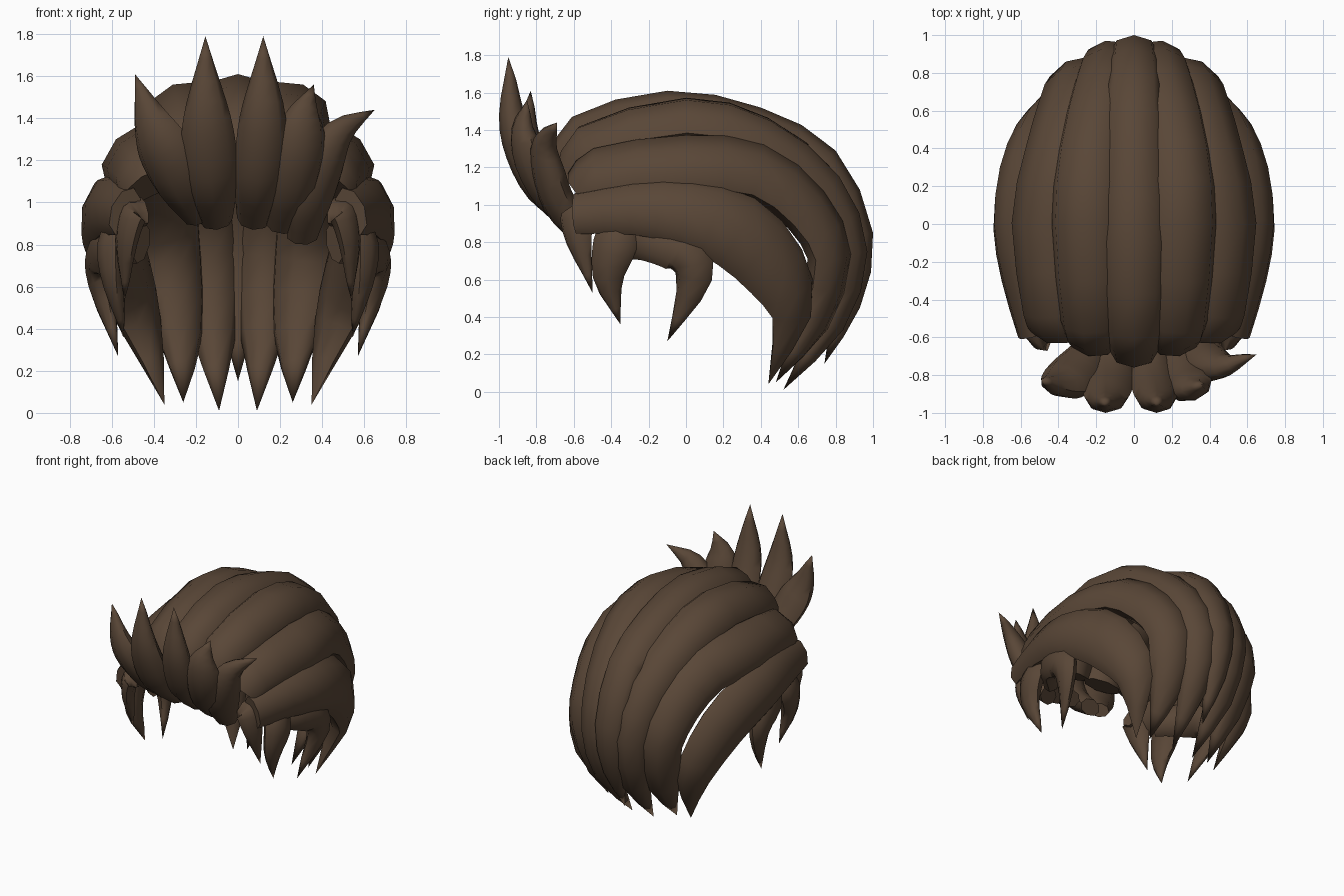
import bpy, bmesh
from math import cos, sin, pi
from mathutils import Vector

if "Cube" in bpy.data.objects:
    bpy.data.objects.remove(bpy.data.objects["Cube"])

brown = bpy.data.materials.new("brown_hair")
brown.diffuse_color = (0.10, 0.062, 0.038, 1)
brown.use_nodes = True
brown.node_tree.nodes["Principled BSDF"].inputs["Base Color"].default_value = brown.diffuse_color
SIDES = 8
HEAD = Vector((0, 0.15, 0.75))


def spline(vals, steps):
    """Catmull-Rom resampling of a list of vectors."""
    p = [2 * vals[0] - vals[1]] + vals + [2 * vals[-1] - vals[-2]]
    out = []
    for i in range(1, len(p) - 2):
        a, b, c, d = p[i - 1:i + 3]
        for k in range(steps):
            t = k / steps
            out.append(0.5 * (2 * b + (c - a) * t + (2 * a - 5 * b + 4 * c - d) * t * t
                              + (3 * b - a - 3 * c + d) * t ** 3))
    return out + [vals[-1]]


def lock(name, pts, widths, thick, hint=None, side=1, steps=3):
    """Tapered lock swept along its outer ridge; widths are half widths, the tip is a point."""
    ridge = spline([Vector((x * side, y, z)) for x, y, z in pts], steps)
    size = [v.x for v in spline([Vector((w, 0, 0)) for w in widths], steps)]
    big = max(widths)
    bm = bmesh.new()
    rings = []
    n = len(ridge)
    for i in range(n - 1):
        tan = (ridge[i + 1] - ridge[max(i - 1, 0)]).normalized()
        out = Vector((hint[0] * side, hint[1], hint[2])) if hint else ridge[i] - HEAD
        out = (out - tan * out.dot(tan)).normalized()
        across = tan.cross(out)
        w = max(size[i], 0.008)
        th = thick * min(1, (w / big) ** 0.8)
        c = ridge[i] - out * th
        rings.append([bm.verts.new(c + across * w * sin(2 * pi * k / SIDES)
                                   + out * th * cos(2 * pi * k / SIDES)) for k in range(SIDES)])
    for a, b in zip(rings, rings[1:]):
        for k in range(SIDES):
            j = (k + 1) % SIDES
            bm.faces.new((a[k], a[j], b[j], b[k]))
    tip = bm.verts.new(ridge[-1])
    for k in range(SIDES):
        bm.faces.new((rings[-1][k], rings[-1][(k + 1) % SIDES], tip))
    bm.faces.new(rings[0])
    bmesh.ops.recalc_face_normals(bm, faces=bm.faces)
    me = bpy.data.meshes.new(name)
    bm.to_mesh(me)
    bm.free()
    me.materials.append(brown)
    ob = bpy.data.objects.new(name, me)
    bpy.context.collection.objects.link(ob)
    bpy.ops.object.select_all(action='DESELECT')
    ob.select_set(True)
    bpy.context.view_layer.objects.active = ob
    bpy.ops.object.shade_smooth_by_angle(angle=pi / 3)


def pair(name, *args, **kw):
    for s, tag in ((1, "right"), (-1, "left")):
        lock(f"{name}_{tag}", *args, side=s, **kw)


# Crown locks running from the forehead over the top to the nape
lock("crown_lock_centre",
     [(0, -.76, 1.2), (0, -.61, 1.47), (0, -.1, 1.61), (0, .4, 1.52), (0, .8, 1.29),
      (0, 1.0, .85), (0, .93, .45), (0, .74, .15)],
     [.13, .15, .17, .16, .15, .13, .09, 0], .12, steps=2)
pair("crown_lock_inner",
     [(.24, -.7, 1.15), (.27, -.58, 1.41), (.31, 0, 1.56), (.28, .45, 1.45), (.2, .82, 1.15),
      (.15, .97, .75), (.13, .84, .33), (.09, .52, .01)],
     [.14, .16, .18, .17, .16, .14, .11, 0], .12, steps=2)
pair("crown_lock_outer",
     [(.46, -.63, 1.12), (.52, -.5, 1.24), (.58, 0, 1.3), (.5, .42, 1.26), (.42, .72, 1.03),
      (.36, .86, .72), (.31, .74, .33), (.26, .48, .05)],
     [.16, .17, .19, .19, .18, .16, .12, 0], .12, steps=2)
pair("crown_lock_side",
     [(.6, -.61, .98), (.69, -.3, 1.01), (.74, 0, .98), (.71, .3, .87), (.62, .53, .64),
      (.51, .61, .38), (.35, .44, .04)],
     [.12, .15, .18, .21, .19, .13, 0], .11, steps=2)

# Swept-up fringe spikes
front = (0, -1, -.15)
fringe = [
    ("a", [(-.1, -.63, .87), (-.12, -.84, 1.03), (-.14, -.96, 1.25), (-.15, -1.0, 1.48), (-.155, -.95, 1.79)],
     [.08, .125, .13, .095, 0], front),
    ("b", [(.07, -.63, .87), (.09, -.84, 1.03), (.11, -.96, 1.25), (.12, -1.0, 1.48), (.12, -.95, 1.79)],
     [.08, .115, .12, .095, 0], front),
    ("c", [(-.2, -.63, .89), (-.29, -.8, 1.03), (-.37, -.9, 1.22), (-.44, -.9, 1.4), (-.49, -.83, 1.61)],
     [.07, .13, .14, .09, 0], (-.4, -1, -.15)),
    ("d", [(.22, -.63, .85), (.27, -.8, 1.0), (.31, -.91, 1.2), (.33, -.93, 1.4), (.36, -.85, 1.56)],
     [.08, .12, .13, .1, 0], (.3, -1, -.15)),
    ("e", [(.33, -.6, .8), (.37, -.74, .96), (.43, -.81, 1.15), (.51, -.8, 1.32), (.65, -.69, 1.44)],
     [.08, .12, .12, .08, 0], (.5, -1, -.3)),
]
for tag, pts, w, hint in fringe:
    lock("fringe_spike_" + tag, pts, w, .085, hint)

# Hanging locks at the temples and over the ears
pair("temple_lock", [(.44, -.58, 1.0), (.54, -.61, .98), (.575, -.59, .8), (.54, -.5, .53)],
     [.09, .1, .075, 0], .06, hint=(1, -.5, .2))
pair("sideburn_lock", [(.6, -.34, .95), (.67, -.39, .8), (.64, -.42, .6), (.545, -.35, .36)],
     [.1, .12, .085, 0], .07, hint=(1, -.15, .2))
pair("ear_lock", [(.5, -.38, .82), (.66, -.22, .83), (.72, -.03, .77), (.71, .03, .6), (.57, -.1, .27)],
     [.1, .12, .13, .1, 0], .075, hint=(1, -.1, .2))
